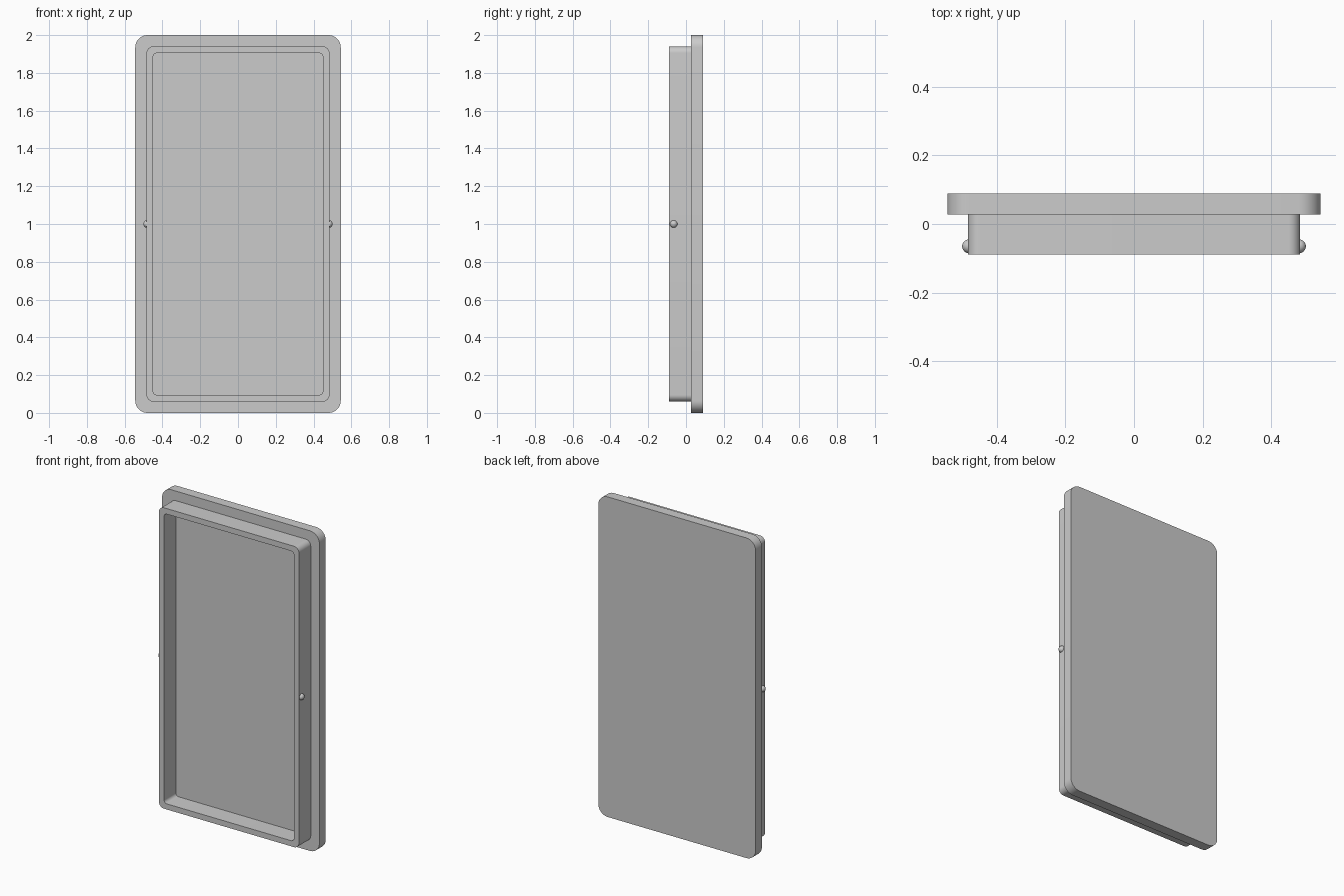
import bpy, bmesh, math

if "Cube" in bpy.data.objects:
    bpy.data.objects.remove(bpy.data.objects["Cube"])

MID_Z = 1.0


def rounded_rect(half_w, half_h, radius, segs=10):
    """Outline of a rounded rectangle in the XZ plane, centred on MID_Z."""
    pts = []
    for i, (sx, sz) in enumerate([(1, 1), (-1, 1), (-1, -1), (1, -1)]):
        cx, cz = sx * (half_w - radius), sz * (half_h - radius)
        for k in range(segs + 1):
            a = math.pi / 2 * (i + k / segs)
            pts.append((cx + radius * math.cos(a), MID_Z + cz + radius * math.sin(a)))
    return pts


def finish(bm, name):
    bmesh.ops.recalc_face_normals(bm, faces=bm.faces)
    mesh = bpy.data.meshes.new(name)
    bm.to_mesh(mesh)
    bm.free()
    obj = bpy.data.objects.new(name, mesh)
    bpy.context.collection.objects.link(obj)
    bpy.ops.object.select_all(action='DESELECT')
    obj.select_set(True)
    bpy.context.view_layer.objects.active = obj
    bpy.ops.object.shade_smooth_by_angle(angle=math.radians(30))
    return obj


def ring(bm, outline, y):
    return [bm.verts.new((x, y, z)) for x, z in outline]


def bridge(bm, a, b):
    n = len(a)
    for i in range(n):
        j = (i + 1) % n
        bm.faces.new((a[i], a[j], b[j], b[i]))


# Cover plate: solid rounded slab at the back
bm = bmesh.new()
outline = rounded_rect(0.544, 1.0, 0.065)
front, back = ring(bm, outline, 0.027), ring(bm, outline, 0.089)
bridge(bm, front, back)
bm.faces.new(front)
bm.faces.new(back)
finish(bm, "cover_plate")

# Raised lip: rounded rectangular frame on the front, set slightly into the plate
bm = bmesh.new()
outer = rounded_rect(0.484, 0.94, 0.035)
inner = rounded_rect(0.449, 0.905, 0.02)
loops = [ring(bm, outer, 0.03), ring(bm, outer, -0.089),
         ring(bm, inner, -0.089), ring(bm, inner, 0.03)]
for i in range(4):
    bridge(bm, loops[i], loops[(i + 1) % 4])
finish(bm, "raised_lip")

# Snap bumps: small balls half sunk into both sides of the lip
for side, label in ((-1, "left"), (1, "right")):
    bm = bmesh.new()
    bmesh.ops.create_uvsphere(bm, u_segments=24, v_segments=16, radius=0.02)
    bmesh.ops.translate(bm, verts=bm.verts, vec=(side * 0.481, -0.065, MID_Z))
    finish(bm, f"snap_bump_{label}")
